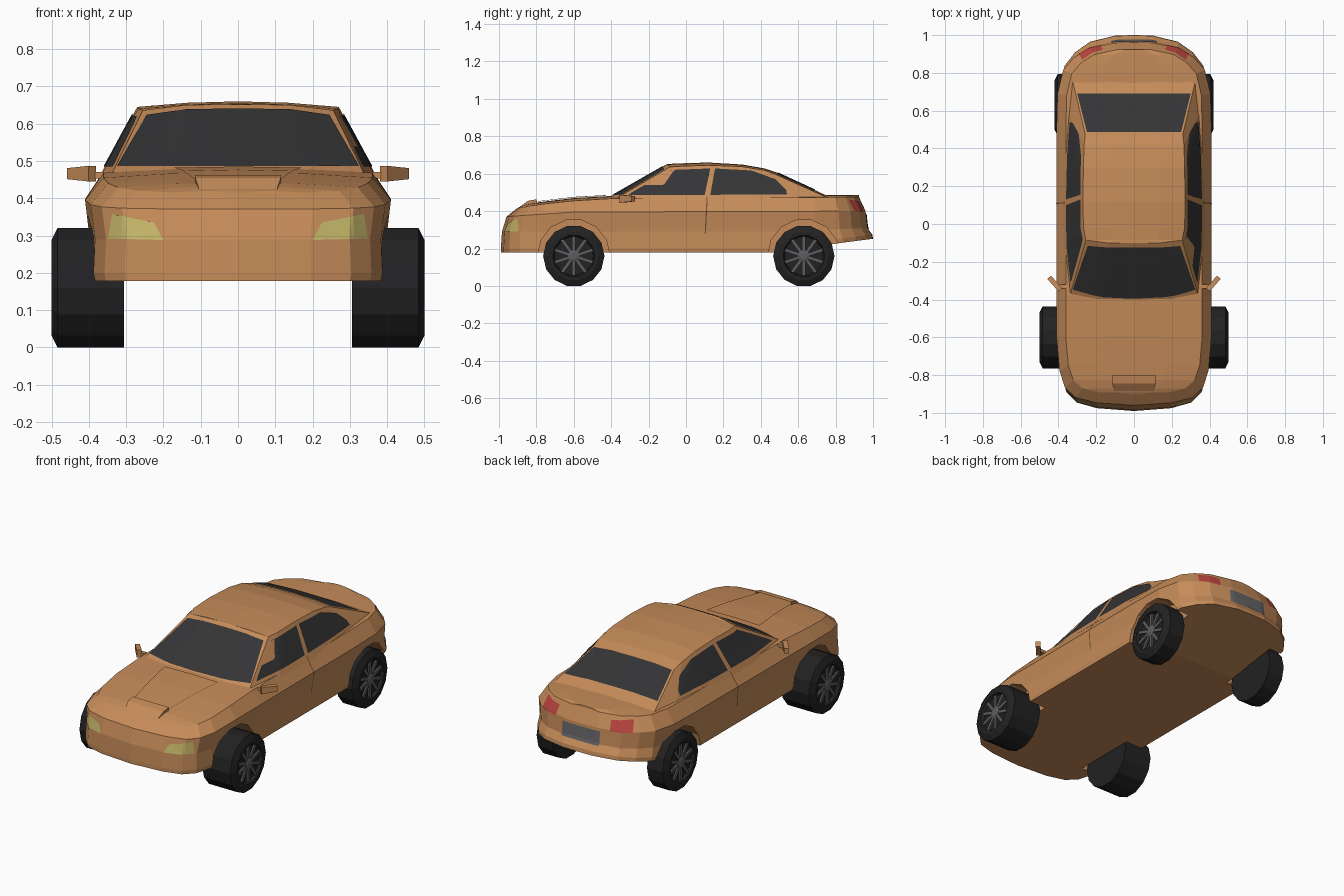
import bpy, bmesh
from math import sin, cos, pi
from mathutils import Vector, Matrix
from mathutils.bvhtree import BVHTree

if "Cube" in bpy.data.objects:
    bpy.data.objects.remove(bpy.data.objects["Cube"])


def material(name, rgb):
    m = bpy.data.materials.new(name)
    m.diffuse_color = (*rgb, 1)
    m.use_nodes = True
    m.node_tree.nodes["Principled BSDF"].inputs["Base Color"].default_value = m.diffuse_color
    return m


PAINT = material("paint", (0.56, 0.26, 0.10))
GLASS = material("glass", (0.035, 0.035, 0.037))
RUBBER = material("rubber", (0.016, 0.016, 0.017))
METAL = material("metal", (0.11, 0.11, 0.115))
SEAM = material("seam", (0.16, 0.07, 0.03))
AMBER = material("headlight", (0.55, 0.46, 0.14))
RED = material("taillight", (0.5, 0.06, 0.05))
GREY = material("plate", (0.13, 0.13, 0.14))


def add_object(name, bm, mat, mirror=False):
    me = bpy.data.meshes.new(name)
    bm.to_mesh(me)
    bm.free()
    me.materials.append(mat)
    ob = bpy.data.objects.new(name, me)
    bpy.context.collection.objects.link(ob)
    if mirror:
        ob.modifiers.new("mirror", 'MIRROR')
    return ob


def lerp_curve(pts, t):
    if t <= pts[0][0]:
        return pts[0][1]
    for (a, va), (b, vb) in zip(pts, pts[1:]):
        if t <= b:
            return va + (vb - va) * (t - a) / (b - a)
    return pts[-1][1]


def shell(name, layers, ridge):
    """Stack of half outlines (nose to tail), mirrored, with a crowned top and flat floor."""
    bm = bmesh.new()
    n = len(layers[0])

    def face(vs):
        vs = list(dict.fromkeys(vs))
        if len(vs) > 2:
            bm.faces.new(vs)

    rings = []
    for lay in layers:
        right = [bm.verts.new(p) for p in lay]
        left = [right[i] if i in (0, n - 1) else bm.verts.new((-p[0], p[1], p[2]))
                for i, p in enumerate(lay)]
        rings.append((right, left))
    for (r0, l0), (r1, l1) in zip(rings, rings[1:]):
        for i in range(n - 1):
            face([r0[i], r0[i + 1], r1[i + 1], r1[i]])
            face([l0[i + 1], l0[i], l1[i], l1[i + 1]])
    for (r, l), crowned in ((rings[0], False), (rings[-1], True)):
        rows = []
        for i in range(n):
            if r[i] is l[i]:
                rows.append([r[i]] * 5)
                continue
            x, y, z = r[i].co
            c = lerp_curve(ridge, y) if crowned else z
            mid = [bm.verts.new((f * x, y, z + (c - z) * k))
                   for f, k in ((0.5, 0.75), (0, 1), (-0.5, 0.75))]
            rows.append([r[i], *mid, l[i]])
        for a, b in zip(rows, rows[1:]):
            for j in range(4):
                face([a[j], a[j + 1], b[j + 1], b[j]])
    bmesh.ops.recalc_face_normals(bm, faces=bm.faces)
    return add_object(name, bm, PAINT)


# Lower body: one plan outline, reshaped at each height
PLAN = [(0, -.99), (.2, -.975), (.31, -.945), (.365, -.89), (.395, -.79), (.41, -.6), (.41, -.38),
        (.41, .1), (.41, .5), (.405, .7), (.375, .84), (.32, .91), (.24, .965), (.1, .998), (0, 1)]
FLOOR = [(-1, .178), (.5, .178), (.79, .225), (1, .252)]


def body_layer(sx, nose, tail, heights, lift=0):
    out = []
    for x, y in PLAN:
        wn = max(0, (-y - .6) / .39)
        wt = max(0, (y - .6) / .4)
        out.append((x * sx, y + nose * wn - tail * wt, lerp_curve(heights, y) + lift))
    return out


body = shell("body", [
    body_layer(.97, 0, 0, FLOOR),
    body_layer(.98, 0, .004, FLOOR, .022),
    body_layer(.97, .006, .03, [(.5, .29), (1, .31)]),
    body_layer(1.0, .03, .04, [(-1, .37), (-.6, .395), (1, .40)]),
    body_layer(.88, .085, .075, [(-1, .412), (-.85, .435), (-.6, .455), (-.4, .468), (1, .475)]),
], [(-.9, .418), (-.85, .44), (-.6, .47), (-.4, .482), (.6, .484), (.925, .487)])

# Cabin: belt outline up to roof outline
BELT = [(0, -.45), (.2, -.44), (.345, -.40), (.372, -.15), (.375, .12), (.37, .38),
        (.355, .6), (.335, .80), (.15, .82), (0, .82)]
ROOF = [(0, -.1, .652), (.14, -.1, .65), (.255, -.085, .636), (.268, -.02, .64), (.27, .12, .645),
        (.268, .3, .638), (.264, .42, .618), (.258, .475, .598), (.14, .485, .604), (0, .485, .606)]
cabin = shell("cabin", [[(x, y, .452) for x, y in BELT], ROOF],
              [(-.1, .652), (.1, .661), (.37, .645), (.485, .606)])

# Search tree of the painted skin, used to lay panels on it
verts, polys = [], []
for ob in (body, cabin):
    k = len(verts)
    verts += [v.co.copy() for v in ob.data.vertices]
    polys += [[k + i for i in p.vertices] for p in ob.data.polygons]
SKIN = BVHTree.FromPolygons(verts, polys)
VIEWS = {"front": (lambda u, v: (u, -3, v), (0, 1, 0)), "back": (lambda u, v: (u, 3, v), (0, -1, 0)),
         "side": (lambda u, v: (3, u, v), (-1, 0, 0)), "top": (lambda u, v: (u, v, 3), (0, 0, -1))}


def panel(name, mat, view, edge_a, edge_b, mirror=False, lift=.004, cols=12, rows=5):
    """Patch between two outlines drawn in one view, projected on the skin."""
    place, d = VIEWS[view]
    d = Vector(d)

    def sample(edge, t):
        pts = [(i / (len(edge) - 1), Vector(p)) for i, p in enumerate(edge)]
        return lerp_curve(pts, t)

    bm = bmesh.new()
    grid = []
    for j in range(rows + 1):
        line = []
        for i in range(cols + 1):
            p = sample(edge_a, i / cols).lerp(sample(edge_b, i / cols), j / rows)
            hit, _, _, _ = SKIN.ray_cast(Vector(place(*p)), d)
            line.append(bm.verts.new(hit - d * lift))
        grid.append(line)
    for a, b in zip(grid, grid[1:]):
        for i in range(cols):
            f = bm.faces.new((a[i], a[i + 1], b[i + 1], b[i]))
            f.normal_update()
            if f.normal.dot(d) > 0:
                f.normal_flip()
    return add_object(name, bm, mat, mirror)


# Windows
panel("windscreen", GLASS, "front", [(-.325, .486), (0, .486), (.325, .486)],
      [(-.245, .624), (-.14, .639), (0, .641), (.14, .639), (.245, .624)], lift=.005)
panel("rear_window", GLASS, "top", [(-.25, .488), (.25, .488)], [(-.3, .69), (.3, .69)])
panel("front_side_window", GLASS, "side", [(-.31, .485), (-.17, .485), (-.03, .485), (.10, .487)],
      [(-.295, .497), (-.17, .57), (-.08, .62), (.13, .628)], True)
panel("rear_side_window", GLASS, "side", [(.13, .487), (.27, .488), (.40, .489), (.54, .49)],
      [(.155, .628), (.35, .617), (.48, .57), (.535, .515)], True)

# Lights, plate and door seam
panel("headlight", AMBER, "front", [(.348, .292), (.2, .288)], [(.338, .358), (.225, .335)], True)
panel("taillight", RED, "back", [(.175, .395), (.29, .40)], [(.165, .45), (.275, .462)], True)
panel("rear_plate", GREY, "back", [(-.12, .305), (.12, .305)], [(-.12, .385), (.12, .385)])
panel("door_seam", SEAM, "side", [(.10, .28), (.106, .28)], [(.11, .475), (.116, .475)], True, .002, 1, 10)

# Hood bulge with its air slot
panel("hood_bulge", PAINT, "top", [(-.17, -.43), (.17, -.43)], [(-.11, -.83), (.11, -.83)], lift=.006)
bm = bmesh.new()
slot = [bm.verts.new(p) for p in [
    (-.115, -.80, .463), (.115, -.80, .463), (.115, -.845, .455), (-.115, -.845, .455),
    (-.105, -.885, .425), (.105, -.885, .425), (.115, -.80, .42), (-.115, -.80, .42)]]
for q in ((0, 3, 2, 1), (3, 4, 5, 2), (4, 7, 6, 5)):
    bm.faces.new([slot[i] for i in q])
for q in ((0, 7, 4, 3), (1, 2, 5, 6)):
    bm.faces.new([slot[i] for i in q])
bmesh.ops.recalc_face_normals(bm, faces=bm.faces)
add_object("hood_scoop", bm, PAINT)

# Wing mirrors: stalk and tapered housing
bm = bmesh.new()
turn = Matrix.Translation((.42, -.315, .466)) @ Matrix.Rotation(.85, 4, 'Z')
shape = bmesh.ops.create_cube(bm, size=1, matrix=Matrix.Diagonal((.088, .026, .042, 1)))["verts"]
for v in shape:
    if v.co.x > 0:
        v.co.z *= .7
    v.co = turn @ v.co
bmesh.ops.create_cube(bm, size=1, matrix=Matrix.Translation((.385, -.33, .462)) @ Matrix.Diagonal((.05, .022, .018, 1)))
add_object("wing_mirror", bm, PAINT, True)

# Wheel arches cut from the body
AXLES = (("front", -.6, .305, .5), ("rear", .63, .305, .42))
bm = bmesh.new()
for _, y, x0, _ in AXLES:
    for s in (-1, 1):
        bmesh.ops.create_cone(bm, cap_ends=True, segments=14, radius1=.193, radius2=.193, depth=.3,
                              matrix=Matrix.Translation((s * (x0 + .135), y, .163)) @ Matrix.Rotation(pi / 2, 4, 'Y'))
cutter = add_object("arch_cutter", bm, PAINT)
cutter.hide_render = True
mod = body.modifiers.new("arches", 'BOOLEAN')
mod.operation, mod.object = 'DIFFERENCE', cutter
bpy.context.view_layer.objects.active = body
bpy.ops.object.modifier_apply(modifier="arches")
bpy.data.objects.remove(cutter)

# Wheels: lathed tyre, rim ring, hub and spokes
SIDES = 14


def lathe(bm, profile, y, z):
    rings = [[bm.verts.new((x, y + r * sin(2 * pi * (i + .5) / SIDES), z - r * cos(2 * pi * (i + .5) / SIDES)))
              for i in range(SIDES)] for r, x in profile]
    for a, b in zip(rings, rings[1:]):
        for i in range(SIDES):
            k = (i + 1) % SIDES
            bm.faces.new((a[i], a[k], b[k], b[i]))
    bm.faces.new(rings[0])
    bm.faces.new(rings[-1])
    bmesh.ops.recalc_face_normals(bm, faces=bm.faces)


for end, y, x0, x1 in AXLES:
    z = .16
    bm = bmesh.new()
    lathe(bm, [(.164, x0), (.164, x1 - .016), (.132, x1), (.112, x1), (.104, x1 - .018)], y, z)
    add_object(end + "_tyre", bm, RUBBER, True)
    bm = bmesh.new()
    lathe(bm, [(.032, x1 - .02), (.032, x1 - .008), (.018, x1 - .003)], y, z)
    for i in range(10):
        bmesh.ops.create_cube(bm, size=1, matrix=Matrix.Translation((x1 - .014, y, z))
                              @ Matrix.Rotation(2 * pi * i / 10, 4, 'X')
                              @ Matrix.Translation((0, 0, .065)) @ Matrix.Diagonal((.01, .018, .085, 1)))
    add_object(end + "_rim", bm, METAL, True)
